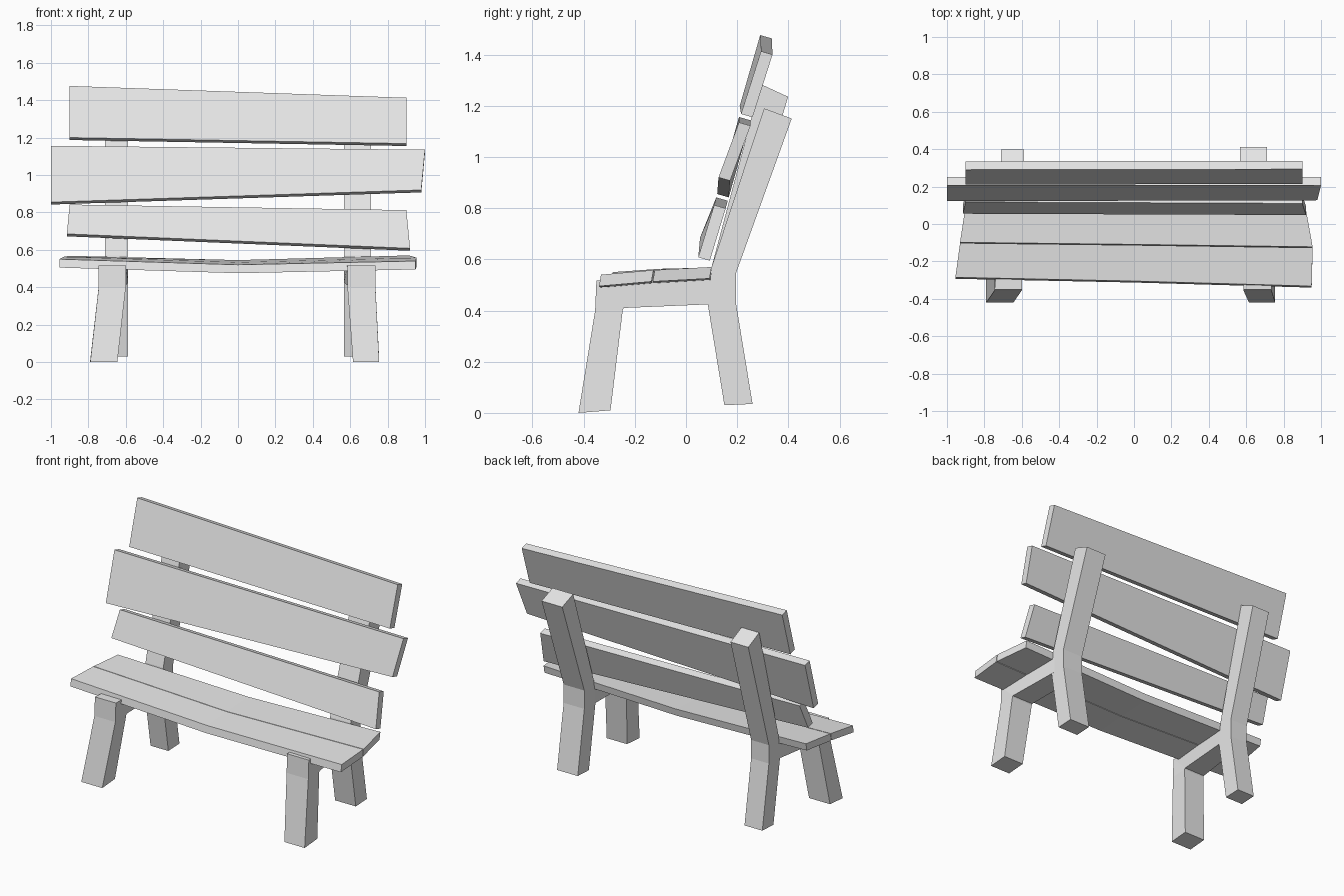
import bpy
import bmesh
from mathutils import Vector

default_cube = bpy.data.objects.get("Cube")
if default_cube:
    bpy.data.objects.remove(default_cube, do_unlink=True)

# Single plain material
grey = bpy.data.materials.new("light grey")
grey.use_nodes = True
grey.diffuse_color = (0.8, 0.8, 0.8, 1)
grey.node_tree.nodes["Principled BSDF"].inputs["Base Color"].default_value = grey.diffuse_color


def loft(name, sections):
    """Join four-cornered sections into one closed, flat-shaded beam."""
    mesh = bpy.data.meshes.new(name)
    bm = bmesh.new()
    rings = [[bm.verts.new(corner) for corner in section] for section in sections]
    for ring, following in zip(rings, rings[1:]):
        for i in range(4):
            j = (i + 1) % 4
            bm.faces.new((ring[i], ring[j], following[j], following[i]))
    bm.faces.new(rings[0])
    bm.faces.new(rings[-1])
    bmesh.ops.recalc_face_normals(bm, faces=bm.faces)
    bm.to_mesh(mesh)
    bm.free()
    mesh.materials.append(grey)
    beam = bpy.data.objects.new(name, mesh)
    bpy.context.collection.objects.link(beam)
    return beam


def back_board(name, right_end, left_end):
    """Leaning board; each end gives its front low and front high corner."""
    depth = Vector((0, 0.045, -0.013))
    sections = []
    for low, high in (right_end, left_end):
        low, high = Vector(low), Vector(high)
        sections.append((low, high, high + depth, low + depth))
    loft(name, sections)


def seat_board(name, stations):
    """Sagging board; each station gives its front and rear top corners."""
    thickness = Vector((0, -0.008, -0.045))
    sections = []
    for front, rear in stations:
        front, rear = Vector(front), Vector(rear)
        sections.append((front, rear, rear + thickness, front + thickness))
    loft(name, sections)


def post(name, stations):
    """Bent post; each station is front y, z, rear y, z, then the x span."""
    sections = []
    for fy, fz, ry, rz, xa, xb in stations:
        sections.append(((xa, fy, fz), (xb, fy, fz), (xb, ry, rz), (xa, ry, rz)))
    loft(name, sections)


# Crooked backrest boards
back_board("top_back_board",
           ((-0.9, 0.21, 1.2), (-0.9, 0.29, 1.476)),
           ((0.9, 0.215, 1.168), (0.9, 0.293, 1.413)))
back_board("middle_back_board",
           ((-1, 0.122, 0.855), (-1, 0.207, 1.156)),
           ((0.98, 0.127, 0.92), (1, 0.207, 1.135)))
back_board("lower_back_board",
           ((-0.915, 0.055, 0.685), (-0.9, 0.118, 0.842)),
           ((0.92, 0.048, 0.608), (0.9, 0.11, 0.812)))

# Seat boards dipping in the middle
seat_board("front_seat_board",
           (((-0.955, -0.285, 0.55), (-0.93, -0.102, 0.563)),
            ((0, -0.305, 0.52), (0, -0.113, 0.533)),
            ((0.95, -0.332, 0.54), (0.955, -0.127, 0.558))))
seat_board("rear_seat_board",
           (((-0.93, -0.098, 0.563), (-0.9, 0.1, 0.568)),
            ((0, -0.109, 0.533), (0, 0.1, 0.545)),
            ((0.955, -0.122, 0.558), (0.915, 0.1, 0.57))))

# Side frames: front leg bending into the seat rail, rear leg into the upright
frames = (
    ("right", (-0.79, -0.645), (-0.745, -0.6), (-0.71, -0.587), 1.285, 1.235),
    ("left", (0.755, 0.615), (0.735, 0.585), (0.71, 0.567), 1.19, 1.15),
)
for side, foot, knee, upright, top_front, top_rear in frames:
    post(side + "_front_leg_and_rail", (
        (-0.42, 0, -0.295, 0.01, *foot),
        (-0.355, 0.4, -0.247, 0.403, *knee),
        (-0.35, 0.517, -0.243, 0.41, *knee),
        (0.11, 0.52, 0.11, 0.425, *upright)))
    lean = (top_front - 1.19) * 0.15
    post(side + "_rear_leg_and_upright", (
        (0.15, 0.03, 0.26, 0.035, *upright),
        (0.085, 0.425, 0.195, 0.43, *upright),
        (0.1, 0.57, 0.195, 0.545, *upright),
        (0.305 - lean, top_front, 0.413 - lean, top_rear, *upright)))
